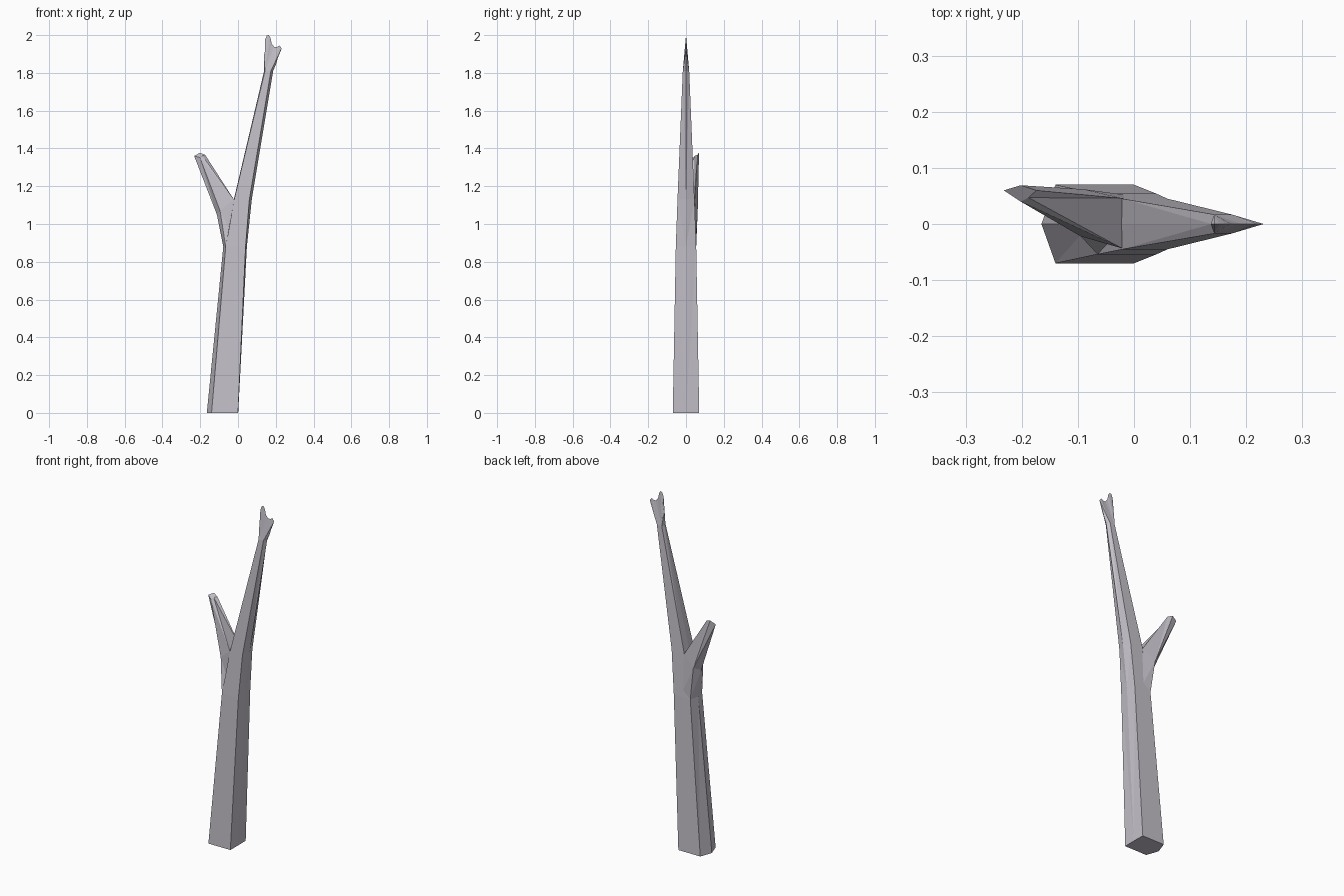
import bpy, bmesh

if "Cube" in bpy.data.objects:
    bpy.data.objects.remove(bpy.data.objects["Cube"])

bark = bpy.data.materials.new("pale grey bark")
bark.diffuse_color = (0.56, 0.53, 0.59, 1)
bark.use_nodes = True
bark.node_tree.nodes["Principled BSDF"].inputs["Base Color"].default_value = bark.diffuse_color


def loft(bm, rings):
    """Skin a stack of equal-length vertex rings."""
    for a, b in zip(rings, rings[1:]):
        n = len(a)
        for i in range(n):
            j = (i + 1) % n
            bm.faces.new((a[i], a[j], b[j], b[i]))


def finish(bm, name):
    bmesh.ops.triangulate(bm, faces=[f for f in bm.faces if len(f.verts) == 4])
    bmesh.ops.recalc_face_normals(bm, faces=bm.faces)
    me = bpy.data.meshes.new(name)
    bm.to_mesh(me)
    bm.free()
    me.materials.append(bark)
    ob = bpy.data.objects.new(name, me)
    bpy.context.collection.objects.link(ob)


# Trunk: six-sided rings (z, left ridge, left edge, right edge, right ridge, half depth)
levels = [(0.00, -0.165, -0.140, 0.000, 0.001, 0.070),
          (0.88, -0.078, -0.065, 0.040, 0.047, 0.054),
          (1.13, -0.022, -0.020, 0.060, 0.073, 0.045),
          (1.81, 0.138, 0.143, 0.174, 0.186, 0.017)]
bm = bmesh.new()
rings = [[bm.verts.new(p) for p in ((l, 0, z), (fl, -d, z), (fr, -d, z),
                                   (r, 0, z), (fr, d, z), (fl, d, z))]
         for z, l, fl, fr, r, d in levels]
loft(bm, rings)
bm.faces.new(rings[0])

# Forked tip: thin wedge whose sharp rim follows the broken outline
outline = [(0.137, 1.89), (0.146, 1.93), (0.143, 1.975), (0.152, 1.997),
           (0.163, 2.0), (0.172, 1.985), (0.178, 1.955), (0.192, 1.937),
           (0.208, 1.938), (0.219, 1.946), (0.231, 1.93), (0.222, 1.905),
           (0.211, 1.88), (0.203, 1.85)]
left, fl, fr, right, br, bl = rings[-1]
rim = [left] + [bm.verts.new((x, 0, z)) for x, z in outline] + [right]
notch = 8
for a, b in ((fl, fr), (bl, br)):
    for i in range(len(rim) - 1):
        bm.faces.new((a if i < notch else b, rim[i], rim[i + 1]))
    bm.faces.new((a, rim[notch], b))
finish(bm, "trunk")

# Side branch: five-sided, leaving the trunk to the left and back
sections = [
    [(0.0, -0.050, 0.88), (-0.065, -0.054, 0.88), (-0.078, 0, 0.88),
     (-0.065, 0.054, 0.88), (0.0, 0.050, 0.88)],
    [(-0.022, -0.043, 1.13), (-0.095, -0.022, 1.07), (-0.112, 0.020, 1.05),
     (-0.090, 0.062, 1.07), (-0.022, 0.046, 1.13)],
    [(-0.188, 0.047, 1.362), (-0.202, 0.040, 1.352), (-0.232, 0.060, 1.360),
     (-0.202, 0.069, 1.377), (-0.174, 0.060, 1.366)]]
bm = bmesh.new()
rings = [[bm.verts.new(p) for p in s] for s in sections]
loft(bm, rings)
bm.faces.new(rings[0])
bm.faces.new(rings[-1])
finish(bm, "side_branch")
